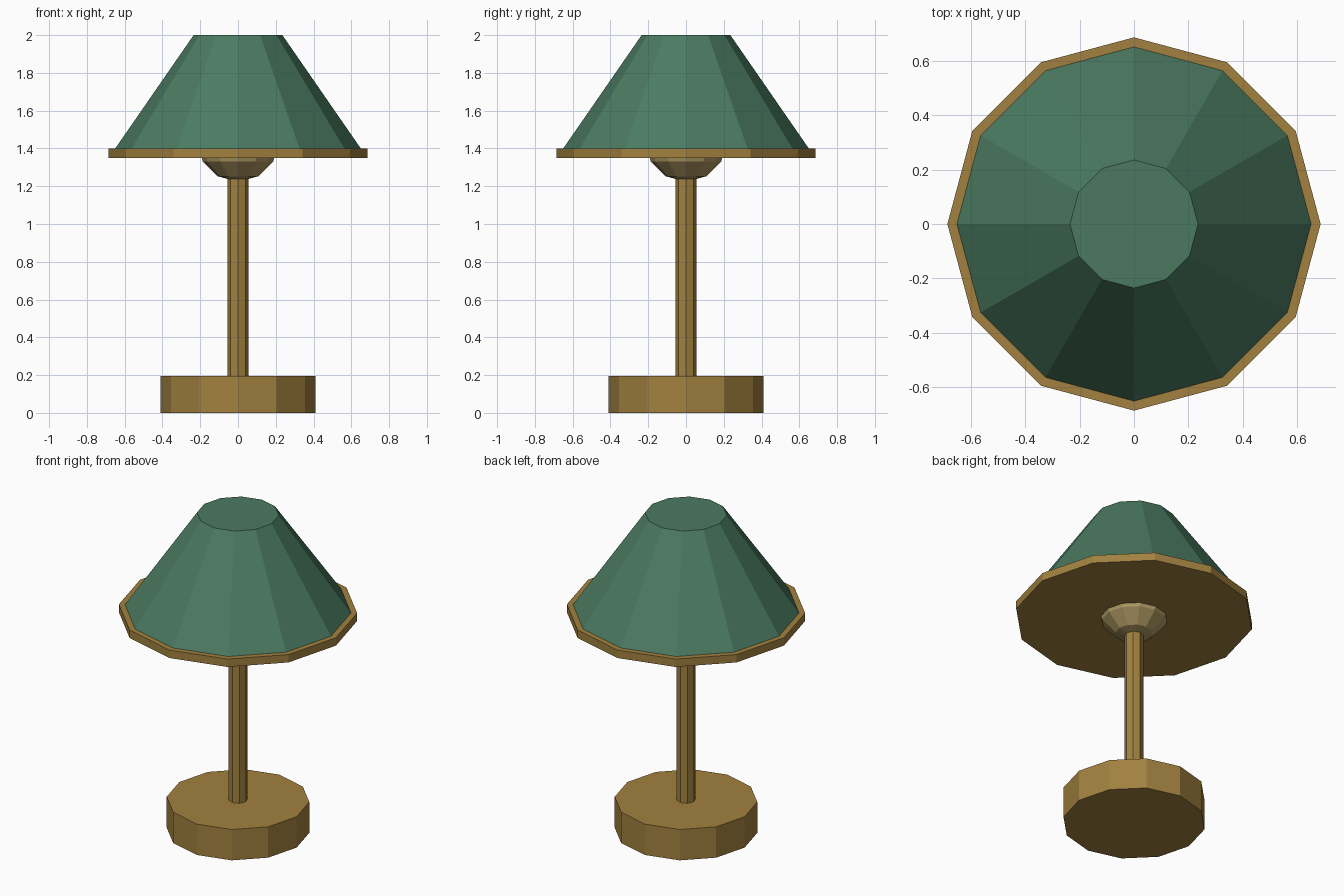
import bpy
import math

if "Cube" in bpy.data.objects:
    bpy.data.objects.remove(bpy.data.objects["Cube"])


def material(name, rgb):
    m = bpy.data.materials.new(name)
    m.diffuse_color = (*rgb, 1)
    m.use_nodes = True
    m.node_tree.nodes["Principled BSDF"].inputs["Base Color"].default_value = m.diffuse_color
    return m


brass = material("brass", (0.36, 0.22, 0.05))
green = material("green", (0.07, 0.195, 0.12))
glass = material("warm_glass", (0.42, 0.31, 0.12))


def finish(name, mat):
    ob = bpy.context.object
    ob.name = ob.data.name = name
    ob.data.materials.append(mat)


def frustum(name, sides, r_bottom, r_top, z0, z1, mat):
    bpy.ops.mesh.primitive_cone_add(
        vertices=sides, radius1=r_bottom, radius2=r_top,
        depth=z1 - z0, location=(0, 0, (z0 + z1) / 2))
    finish(name, mat)


# Foot and stem
frustum("base", 12, 0.41, 0.41, 0.0, 0.195, brass)
frustum("stem", 8, 0.055, 0.055, 0.195, 1.36, brass)

# Bulb, its upper half hidden inside the shade
bpy.ops.mesh.primitive_uv_sphere_add(
    segments=12, ring_count=6, radius=0.215, location=(0, 0, 1.435),
    rotation=(0, 0, math.radians(0)))
bpy.context.object.scale = (1.0, 1.0, 0.98)
finish("bulb", glass)

# Closed shade with a brass rim plate below it
frustum("shade_rim", 12, 0.685, 0.685, 1.35, 1.40, brass)
frustum("shade", 12, 0.65, 0.235, 1.40, 2.0, green)
